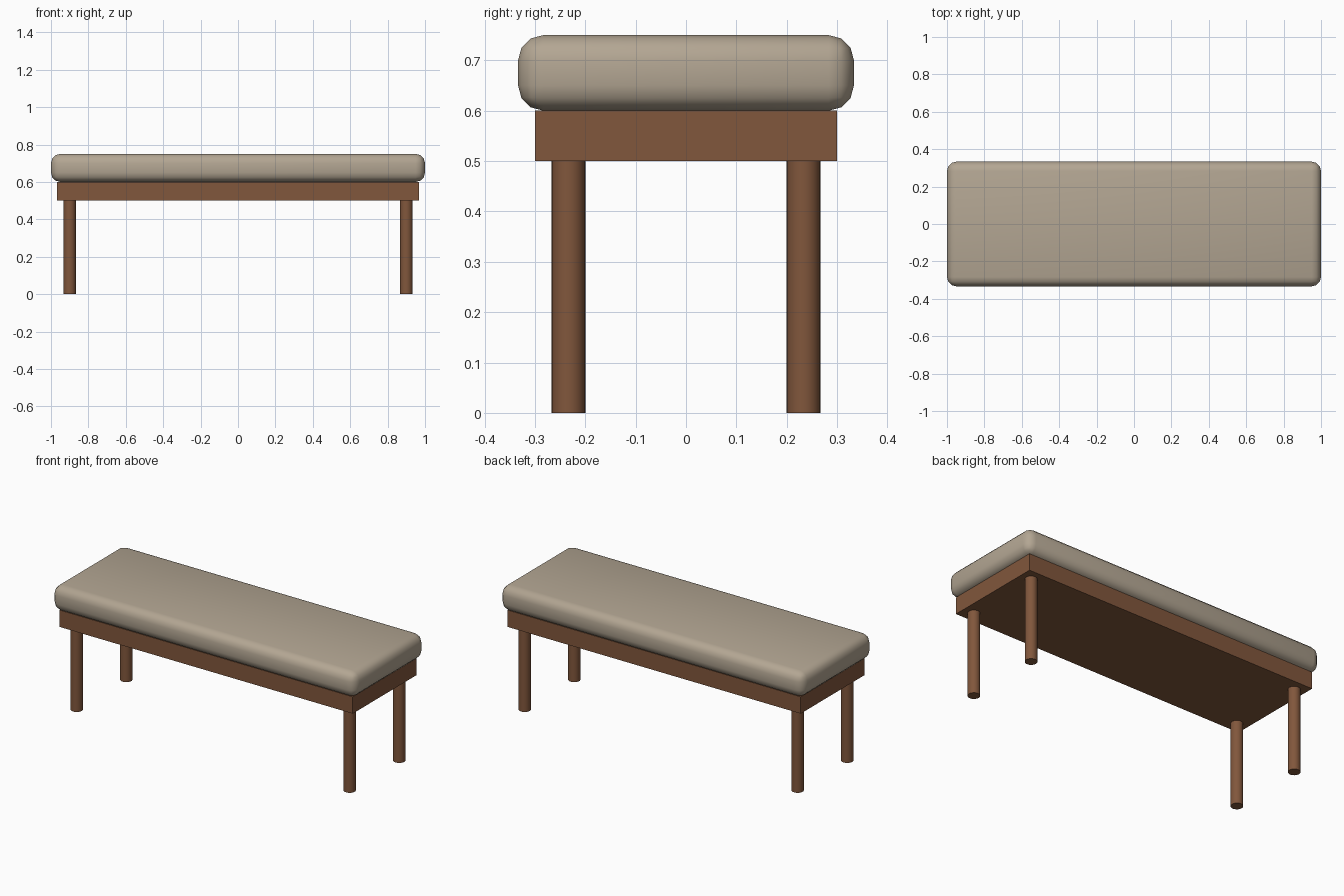
import bpy
import math

if "Cube" in bpy.data.objects:
    bpy.data.objects.remove(bpy.data.objects["Cube"])

wood = bpy.data.materials.new("wood")
wood.diffuse_color = (0.22, 0.095, 0.045, 1)
wood.use_nodes = True
wood.node_tree.nodes["Principled BSDF"].inputs["Base Color"].default_value = wood.diffuse_color
fabric = bpy.data.materials.new("fabric")
fabric.diffuse_color = (0.45, 0.38, 0.29, 1)
fabric.use_nodes = True
fabric.node_tree.nodes["Principled BSDF"].inputs["Base Color"].default_value = fabric.diffuse_color


def finish(name, mat):
    ob = bpy.context.object
    ob.name = name
    ob.data.materials.append(mat)
    return ob


def box(name, size, z, mat):
    bpy.ops.mesh.primitive_cube_add(size=1, location=(0, 0, z))
    bpy.context.object.scale = size
    bpy.ops.object.transform_apply(location=False, rotation=False, scale=True)
    return finish(name, mat)


# Wooden seat frame
box("frame", (1.9333, 0.6, 0.1), 0.55, wood)

# Padded cushion with rounded edges
cushion = box("cushion", (2.0, 0.6667, 0.15), 0.675, fabric)
bevel = cushion.modifiers.new("rounding", "BEVEL")
bevel.width = 0.05
bevel.segments = 3
bpy.ops.object.modifier_apply(modifier=bevel.name)
bpy.ops.object.shade_smooth_by_angle(angle=math.radians(40))

# Four round legs
for side, sx in (("left", -1), ("right", 1)):
    for end, sy in (("front", -1), ("back", 1)):
        bpy.ops.mesh.primitive_cylinder_add(
            vertices=32, radius=0.0333, depth=0.5,
            location=(sx * 0.9, sy * 0.2333, 0.25))
        finish(f"{end}_{side}_leg", wood)
        bpy.ops.object.shade_smooth_by_angle(angle=math.radians(40))
